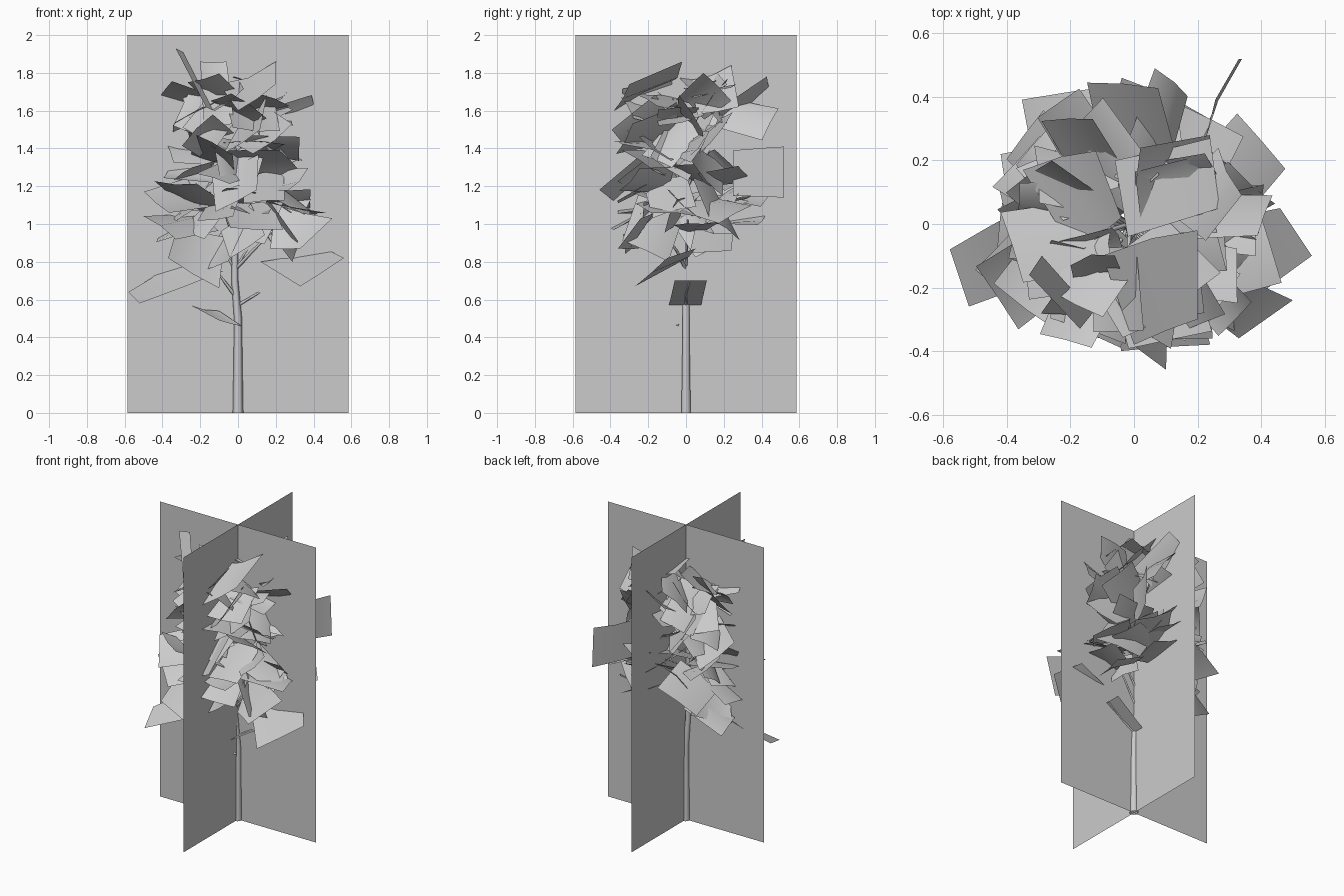
import bpy, random
from math import sin, cos, pi, radians
from mathutils import Vector, Matrix

random.seed(5)


def make(name, verts, faces, smooth=False):
    me = bpy.data.meshes.new(name)
    me.from_pydata([tuple(v) for v in verts], [], faces)
    me.update()
    ob = bpy.data.objects.new(name, me)
    bpy.context.collection.objects.link(ob)
    for p in me.polygons:
        p.use_smooth = smooth
    return ob


def tube(name, pts, radii, sides=6):
    verts, faces = [], []
    pts = [Vector(p) for p in pts]
    for i, p in enumerate(pts):
        d = (pts[min(i + 1, len(pts) - 1)] - pts[max(i - 1, 0)]).normalized()
        u = d.cross(Vector((0, 1, 0.01))).normalized()
        v = d.cross(u)
        for k in range(sides):
            a = 2 * pi * k / sides
            verts.append(p + radii[i] * (cos(a) * u + sin(a) * v))
    for i in range(len(pts) - 1):
        for k in range(sides):
            a, b = i * sides + k, i * sides + (k + 1) % sides
            faces.append((a, b, b + sides, a + sides))
    faces.append(tuple(range((len(pts) - 1) * sides, len(pts) * sides)))
    return make(name, verts, faces, True)


# Crossed billboard planes
W = 0.585
make("billboard_front", [(-W, 0, 0), (W, 0, 0), (W, 0, 2), (-W, 0, 2)], [(0, 1, 2, 3)])
make("billboard_side", [(0, -W, 0), (0, W, 0), (0, W, 2), (0, -W, 2)], [(0, 1, 2, 3)])

# Trunk
path = [(0, 0, 0), (0, 0, 0.3), (0, 0, 0.5), (-0.017, 0, 0.7), (-0.015, -0.01, 1.0),
        (-0.02, 0, 1.3), (-0.01, 0.01, 1.6)]
tube("trunk", path, [0.028, 0.023, 0.021, 0.018, 0.016, 0.011, 0.004])

leaf_verts, leaf_faces = [], []


def add_leaf(a, b, c, d, bend=0.0):
    # quad split along its middle, with the spine lifted to give a fold
    a, b, c, d = map(Vector, (a, b, c, d))
    n = (b - a).cross(d - a).normalized() * bend
    i = len(leaf_verts)
    leaf_verts.extend([a, (a + b) / 2 + n, b, c, (c + d) / 2 + n * 0.3, d])
    leaf_faces.extend([(i, i + 1, i + 4, i + 5), (i + 1, i + 2, i + 3, i + 4)])


def card(base, az, pitch, roll, length, width):
    # leaf card growing outward from base
    rot = (Matrix.Rotation(az, 3, 'Z') @ Matrix.Rotation(-pitch, 3, 'Y')
           @ Matrix.Rotation(roll, 3, 'X'))
    h, s = width / 2, random.uniform(-0.03, 0.03)
    q = [(0, -h, 0), (0, h, 0), (length, h + s, s), (length, -h + s, -s)]
    add_leaf(*[Vector(base) + rot @ Vector(p) for p in q],
             random.choice((-1, 1)) * random.uniform(0.02, 0.05))


# Low, loose leaves
add_leaf((0.0, -0.09, 0.57), (0.0, 0.08, 0.57), (0.22, 0.11, 0.7), (0.22, -0.06, 0.7))
add_leaf((0.12, -0.03, 0.8), (0.46, 0.05, 0.87), (0.56, -0.1, 0.82), (0.33, -0.27, 0.67), 0.01)
add_leaf((0.2, -0.14, 1.1), (0.5, -0.24, 1.03), (0.33, -0.36, 0.87), (0.17, -0.25, 0.87), 0.02)
add_leaf((-0.31, -0.1, 1.02), (-0.07, -0.07, 0.93), (-0.1, -0.27, 0.66), (-0.37, -0.3, 0.82), 0.03)
add_leaf((-0.58, -0.08, 0.64), (-0.35, 0.05, 0.8), (-0.08, -0.1, 0.75), (-0.52, -0.26, 0.58), 0.01)
add_leaf((-0.25, -0.05, 0.57), (-0.1, -0.02, 0.54), (0.02, -0.04, 0.46), (-0.1, -0.12, 0.49), 0.01)
add_leaf((-0.1, -0.13, 1.13), (0.17, -0.13, 1.12), (0.24, -0.38, 0.97), (-0.04, -0.4, 0.98), 0.02)
add_leaf((0.15, 0.05, 0.98), (0.13, 0.25, 0.95), (0.33, 0.24, 0.86), (0.3, 0.02, 0.85), 0.02)
add_leaf((0.22, 0.25, 1.39), (0.33, 0.52, 1.41), (0.34, 0.52, 1.14), (0.2, 0.25, 1.15), 0.02)
add_leaf((-0.12, 0.05, 0.95), (-0.17, 0.27, 0.9), (-0.42, 0.22, 0.76), (-0.38, 0.02, 0.8), 0.03)
# Crown-top leaves
add_leaf((-0.33, -0.16, 1.93), (-0.29, -0.1, 1.91), (-0.13, -0.28, 1.6), (-0.17, -0.33, 1.62))
add_leaf((-0.2, -0.13, 1.86), (-0.06, -0.1, 1.86), (-0.02, -0.2, 1.53), (-0.18, -0.22, 1.52), 0.02)
add_leaf((-0.1, -0.1, 1.74), (0.2, -0.02, 1.86), (0.2, -0.3, 1.74), (0.0, -0.38, 1.6), 0.03)
add_leaf((-0.06, 0.2, 1.76), (0.24, 0.27, 1.74), (0.27, 0.05, 1.7), (-0.02, -0.04, 1.78), 0.03)
add_leaf((-0.35, 0.17, 1.68), (-0.12, 0.23, 1.78), (-0.04, 0.02, 1.74), (-0.18, -0.1, 1.6), 0.03)
add_leaf((0.02, 0.02, 1.76), (0.02, 0.24, 1.84), (0.24, 0.28, 1.62), (0.22, 0.06, 1.58), 0.02)

# Crown: tiers of (height, reach, branch count, leaves per branch)
tiers = [(1.0, 0.36, 4, 3), (1.13, 0.43, 6, 3), (1.27, 0.44, 6, 3),
         (1.42, 0.40, 6, 3), (1.56, 0.36, 6, 3), (1.67, 0.26, 4, 3)]
n = 0
for t, (z, reach, count, leaves) in enumerate(tiers):
    for k in range(count):
        az = 2 * pi * k / count + t * 2.4 + random.uniform(-0.2, 0.2)
        tip_r = reach * random.uniform(0.4, 0.6)
        tip = Vector((-0.03 + tip_r * cos(az), tip_r * sin(az), z + random.uniform(-0.04, 0.04)))
        root = Vector((-0.015, 0, max(0.68, z - 0.24)))
        mid = root.lerp(tip, 0.5) + Vector((0, 0, 0.02))
        if k % 2 == 0:
            n += 1
            tube(f"branch_{n}", [root, mid, tip], [0.008, 0.006, 0.003], 4)
        for j in range(leaves):
            a = az + (j - 1) * 0.8 + random.uniform(-0.3, 0.3)
            base = Vector((tip.x, tip.y, 0)) * random.uniform(0.45, 1.0)
            base.z = tip.z + random.uniform(-0.06, 0.06)
            size = random.uniform(0.22, 0.32)
            card(base, a, radians(random.uniform(-50, 30)),
                 radians(random.uniform(-55, 55)), size, size * random.uniform(0.7, 1.0))

# Bare low twigs
tube("twig_right", [(-0.015, 0, 0.76), (0.08, -0.05, 0.86), (0.2, -0.14, 0.98)], [0.01, 0.008, 0.004], 4)
tube("twig_left", [(-0.015, 0, 0.62), (-0.09, -0.04, 0.72), (-0.3, -0.08, 0.78)], [0.01, 0.007, 0.003], 4)
tube("twig_low", [(0, 0, 0.57), (0.1, 0, 0.63), (0.22, 0.02, 0.7)], [0.008, 0.006, 0.003], 4)

make("leaves", leaf_verts, leaf_faces, True)
